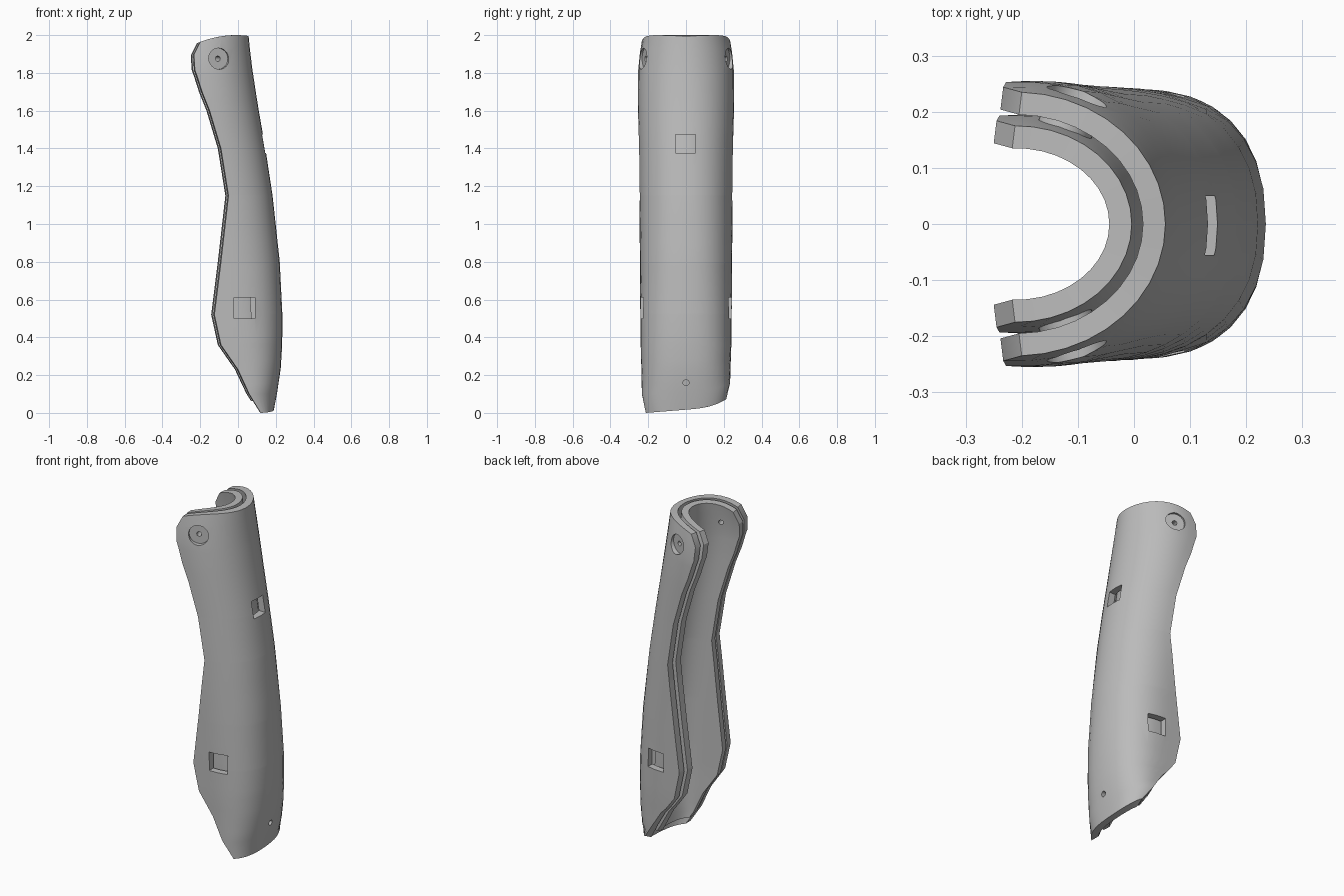
import bpy, bmesh, math
from mathutils import Vector

cube = bpy.data.objects.get("Cube")
if cube:
    bpy.data.objects.remove(cube, do_unlink=True)

grey = bpy.data.materials.new("plain grey")
grey.use_nodes = True
grey.diffuse_color = (0.5, 0.5, 0.5, 1)
grey.node_tree.nodes["Principled BSDF"].inputs["Base Color"].default_value = (0.5, 0.5, 0.5, 1)

# Height, back x, open edge x, half width
STATIONS = [
    (0, .19, .12, .23), (.1, .208, .06, .234), (.23, .226, 0, .236),
    (.36, .234, -.09, .24), (.52, .235, -.125, .242), (.8, .221, -.09, .244),
    (1.15, .183, -.05, .247), (1.4, .145, -.09, .25), (1.6, .11, -.15, .254),
    (1.7, .094, -.19, .255), (1.82, .076, -.228, .253), (1.93, .063, -.233, .244),
    (2, .056, -.2, .235)]
HALF = 10


def station(z):
    for lo, hi in zip(STATIONS, STATIONS[1:]):
        if z <= hi[0]:
            t = (z - lo[0]) / (hi[0] - lo[0])
            return [p + (q - p) * t for p, q in zip(lo, hi)][1:]
    return STATIONS[-1][1:]


def arc(z, depth, lip):
    """One U-shaped line, offset inward by depth, opening towards -x."""
    back, edge, width = station(z)
    back, width, edge = back - depth, width - depth, edge - lip
    centre, power = .05 - .13 * z, 2.5 - .25 * z
    points = []
    for i in range(-HALF, HALF + 1):
        s = i / HALF
        x = back - (back - edge) * (1 - math.cos(s * math.pi / 2))
        u = min(1, max(0, (x - centre) / (back - centre)))
        y = math.copysign(width * (1 - u ** power) ** (1 / power), s) if i else 0
        # Tilted lower rim and sloping upper rim
        low = .017 + .08 * y + 4 * max(0, y) ** 3
        h = z + low * max(0, 1 - z / .3) - (x + .01) ** 2 * max(0, z - 1.8) / .2
        points.append(Vector((x, y, h)))
    return points


def finish(name, bm):
    bmesh.ops.recalc_face_normals(bm, faces=bm.faces)
    mesh = bpy.data.meshes.new(name)
    bm.to_mesh(mesh)
    bm.free()
    mesh.materials.append(grey)
    ob = bpy.data.objects.new(name, mesh)
    bpy.context.collection.objects.link(ob)
    return ob


def shell(name, outer, inner, start, lip):
    bm = bmesh.new()
    levels = sorted({start, 2} | {s[0] for s in STATIONS if s[0] > start}
                    | {i / 8 + .03 for i in range(1, 15)})
    loops = []
    for z in levels:
        ring = arc(z, outer, lip) + arc(z, inner, lip + .005)[::-1]
        loops.append([bm.verts.new(p) for p in ring])
    count = len(loops[0])
    for a, b in zip(loops, loops[1:]):
        for i in range(count):
            j = (i + 1) % count
            bm.faces.new((a[i], a[j], b[j], b[i]))
    for rim in (loops[0], loops[-1]):
        for i in range(count // 2 - 1):
            bm.faces.new((rim[i], rim[i + 1], rim[-2 - i], rim[-1 - i]))
    return finish(name, bm)


def rod(name, start, end, radius, sides=32):
    bm = bmesh.new()
    bmesh.ops.create_cone(bm, cap_ends=True, segments=sides, radius1=radius,
                          radius2=radius, depth=(end - start).length)
    ob = finish(name, bm)
    ob.rotation_mode = "QUATERNION"
    ob.rotation_quaternion = (end - start).to_track_quat("Z", "Y")
    ob.location = (start + end) / 2
    return ob


def box(name, low, high):
    bm = bmesh.new()
    bmesh.ops.create_cube(bm, size=1)
    low, high = Vector(low), Vector(high)
    for v in bm.verts:
        v.co = (low + high) / 2 + v.co * (high - low)
    return finish(name, bm)


def activate(ob):
    bpy.ops.object.select_all(action="DESELECT")
    ob.select_set(True)
    bpy.context.view_layer.objects.active = ob


def cut(ob, cutters):
    activate(ob)
    for cutter in cutters:
        mod = ob.modifiers.new("cut", "BOOLEAN")
        mod.operation = "DIFFERENCE"
        mod.solver = "EXACT"
        mod.object = cutter
        bpy.ops.object.modifier_apply(modifier=mod.name)


# Two nested shells with a narrow gap
outer_shell = shell("outer_shell", 0, .04, 0, 0)
inner_shell = shell("inner_shell", .06, .1, .06, .012)
parts = [outer_shell, inner_shell]

# Fastener bosses, recesses and holes near the top on both sides
outer_cuts, pins = [], []
for side, label in ((-1, "front"), (1, "back")):
    spot = Vector((-.1, side * .232, 1.875))
    out = Vector((.34, side * .94, 0)).normalized()
    boss = rod(label + "_boss", spot - out * .07, spot - out * .034, .05)
    pin = rod(label + "_pin_cutter", spot - out * .16, spot + out * .1, .014, 16)
    recess = rod(label + "_recess_cutter", spot - out * .02, spot + out * .1, .056)
    cut(boss, [pin])
    parts.append(boss)
    pins.append(pin)
    y = sorted((side * .191, side * .3))
    window = box(label + "_window_cutter", (-.02, y[0], .5), (.09, y[1], .61))
    outer_cuts += [recess, window]

# Window and small hole in the spine
outer_cuts.append(box("spine_window_cutter", (.085, -.055, 1.375), (.3, .05, 1.475)))
outer_cuts.append(rod("spine_hole_cutter", Vector((.15, 0, .16)), Vector((.3, 0, .16)), .016, 16))

cut(outer_shell, outer_cuts + pins)
cut(inner_shell, pins)
for helper in outer_cuts + pins:
    bpy.data.objects.remove(helper, do_unlink=True)

for part in parts:
    activate(part)
    bpy.ops.object.shade_smooth_by_angle(angle=math.radians(30))
